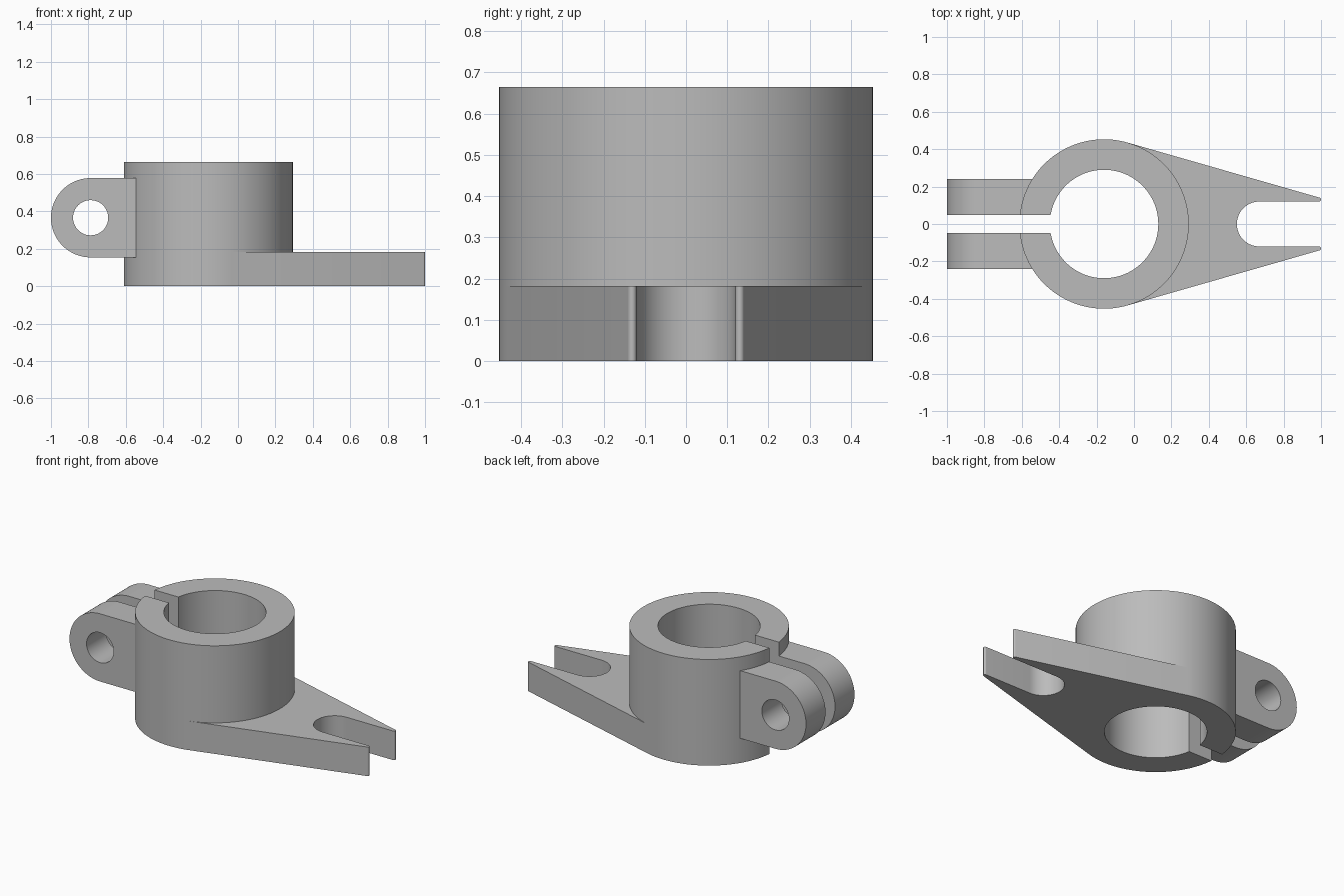
import bpy, bmesh
from math import cos, sin, radians, asin
from mathutils import Matrix

cube = bpy.data.objects.get("Cube")
if cube:
    bpy.data.objects.remove(cube)

grey = bpy.data.materials.new("plain grey")
grey.use_nodes = True
GREY = (0.5, 0.5, 0.5, 1)
grey.diffuse_color = GREY
grey.node_tree.nodes["Principled BSDF"].inputs["Base Color"].default_value = GREY


def arc(cx, cy, r, start, end, n):
    """Points on an arc, angles in degrees."""
    angles = [radians(start + (end - start) * i / n) for i in range(n + 1)]
    return [(cx + r * cos(a), cy + r * sin(a)) for a in angles]


def extrude_profile(name, loops, low, high, matrix=Matrix()):
    """Fill closed 2D loops (later ones are holes) and extrude them along z."""
    bm = bmesh.new()
    edges = []
    for loop in loops:
        verts = [bm.verts.new((x, y, low)) for x, y in loop]
        edges += [bm.edges.new((v, verts[i - 1])) for i, v in enumerate(verts)]
    bmesh.ops.triangle_fill(bm, edges=edges, use_beauty=True, use_dissolve=False)
    result = bmesh.ops.extrude_face_region(bm, geom=bm.faces[:], use_keep_orig=True)
    top = [v for v in result["geom"] if isinstance(v, bmesh.types.BMVert)]
    bmesh.ops.translate(bm, verts=top, vec=(0, 0, high - low))
    bm.transform(matrix)
    bmesh.ops.recalc_face_normals(bm, faces=bm.faces[:])
    mesh = bpy.data.meshes.new(name)
    bm.to_mesh(mesh)
    bm.free()
    mesh.materials.append(grey)
    obj = bpy.data.objects.new(name, mesh)
    bpy.context.collection.objects.link(obj)
    bpy.ops.object.select_all(action="DESELECT")
    obj.select_set(True)
    bpy.context.view_layer.objects.active = obj
    bpy.ops.object.shade_smooth_by_angle(angle=radians(30))
    return obj


BORE_X, OUTER, INNER, GAP = -0.16, 0.453, 0.29, 0.047

# Split collar: a tall ring with a narrow gap on the -x side
ao = 180 - asin(GAP / OUTER) * 180 / 3.14159265
ai = 180 - asin(GAP / INNER) * 180 / 3.14159265
extrude_profile("split_collar", [
    arc(BORE_X, 0, OUTER, -ao, ao, 96) + arc(BORE_X, 0, INNER, ai, -ai, 80)], 0, 0.665)

# Forked plate: sides tangent to the collar, rounded slot, small rounded tips
TANGENT, SLOT, TIP = 74, 0.12, 0.0106
tip = arc(1 - TIP, SLOT + TIP, TIP, TANGENT, -90, 10)
extrude_profile("forked_plate", [
    arc(BORE_X, 0, OUTER, -TANGENT, TANGENT, 40)
    + tip
    + arc(0.55 + SLOT, 0, SLOT, 90, 270, 32)
    + [(x, -y) for x, y in reversed(tip)]], 0, 0.182)

# Clamp ears: round-ended lugs with a bolt hole, mirrored across the gap
EAR_X, EAR_Z, EAR_R = -0.788, 0.366, 0.212
ear = extrude_profile("clamp_ears", [
    arc(EAR_X, EAR_Z, EAR_R, 90, 270, 48)
    + [(-0.542, EAR_Z - EAR_R), (-0.542, EAR_Z + EAR_R)],
    arc(EAR_X, EAR_Z, 0.094, 0, 352.5, 47)],
    GAP, 0.24, Matrix.Rotation(radians(90), 4, "X"))
mirror = ear.modifiers.new("mirror", "MIRROR")
mirror.use_axis = (False, True, False)
